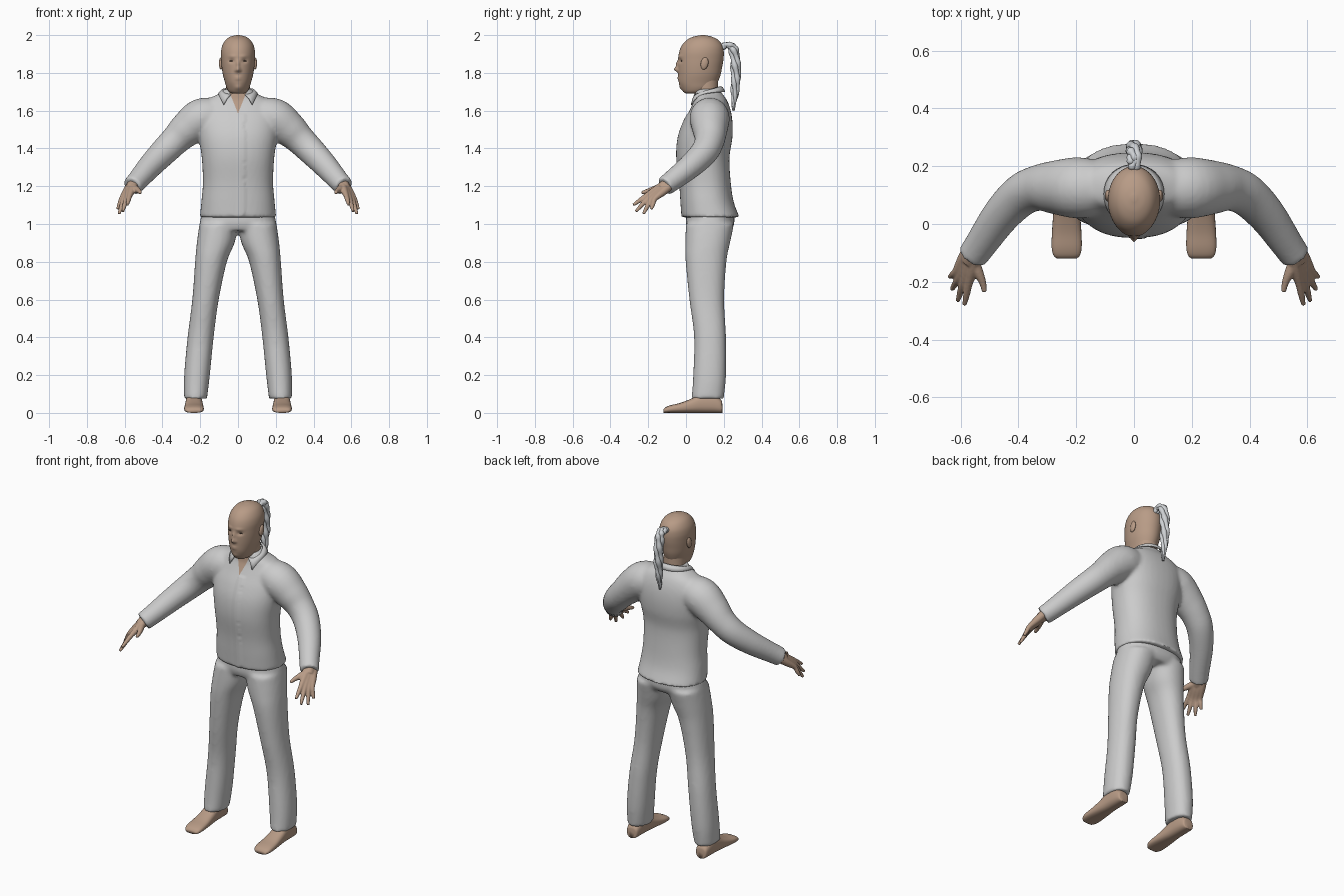
import bpy, bmesh, math
from mathutils import Vector

if "Cube" in bpy.data.objects:
    bpy.data.objects.remove(bpy.data.objects["Cube"])


def material(name, r, g, b):
    m = bpy.data.materials.new(name)
    m.use_nodes = True
    m.diffuse_color = (r, g, b, 1)
    m.node_tree.nodes["Principled BSDF"].inputs["Base Color"].default_value = (r, g, b, 1)
    return m


CLOTH = material("grey cloth", .6, .6, .6)
HAIR = material("pale grey hair", .62, .64, .66)
SKIN = material("tan skin", .48, .33, .24)
DARK = material("dark brown", .07, .045, .035)


def smooth(rows, k):
    """Resample rows of numbers along a smooth curve."""
    p = [Vector(r) for r in rows]
    p = [p[0] * 2 - p[1]] + p + [p[-1] * 2 - p[-2]]
    out = []
    for i in range(1, len(p) - 2):
        a, b, c, d = p[i - 1:i + 3]
        for j in range(k):
            t = j / k
            out.append(b + (c - a) * (t / 2) + (a * 2 - b * 5 + c * 4 - d) * (t * t / 2)
                       + (b * 3 - c * 3 + d - a) * (t ** 3 / 2))
    return out + [p[-2]]


def ring(centre, u, v, n, e=2):
    pts = []
    for i in range(n):
        a = math.tau * i / n
        c, s = math.cos(a), math.sin(a)
        pts.append(centre + u * math.copysign(abs(c) ** (2 / e), c)
                   + v * math.copysign(abs(s) ** (2 / e), s))
    return pts


def loft(bm, rings):
    vs = [[bm.verts.new(p) for p in r] for r in rings]
    n = len(vs[0])
    for a, b in zip(vs, vs[1:]):
        for i in range(n):
            bm.faces.new((a[i], a[(i + 1) % n], b[(i + 1) % n], b[i]))
    bm.faces.new(vs[0])
    bm.faces.new(vs[-1])


def stack(bm, rows, e=2.3, side=1, n=40, k=5):
    """Rows are height, centre x, half width, front y, back y."""
    loft(bm, [ring(Vector((x * side, (f + b) / 2, z)), Vector((w, 0, 0)),
                   Vector((0, (b - f) / 2, 0)), n, e) for z, x, w, f, b in smooth(rows, k)])


def tube(bm, rows, side=1, n=24, k=5, ref=(0, 1, 0)):
    """Rows are x, y, z, radius."""
    rows = smooth(rows, k)
    pts = [Vector((r[0] * side, r[1], r[2])) for r in rows]
    rings = []
    for i, p in enumerate(pts):
        t = (pts[min(i + 1, len(pts) - 1)] - pts[max(i - 1, 0)]).normalized()
        u = t.cross(Vector(ref)).normalized()
        r = max(rows[i][3], .002)
        rings.append(ring(p, u * r, t.cross(u) * r, n))
    loft(bm, rings)


def finish(bm, name, mats, voxel=0, relax=6):
    bmesh.ops.recalc_face_normals(bm, faces=bm.faces)
    me = bpy.data.meshes.new(name)
    bm.to_mesh(me)
    bm.free()
    ob = bpy.data.objects.new(name, me)
    bpy.context.collection.objects.link(ob)
    if voxel:
        mod = ob.modifiers.new("blend", 'REMESH')
        mod.mode, mod.voxel_size = 'VOXEL', voxel
        mod = ob.modifiers.new("relax", 'SMOOTH')
        mod.factor, mod.iterations = .5, relax
        bpy.context.view_layer.update()
        me = bpy.data.meshes.new_from_object(
            ob.evaluated_get(bpy.context.evaluated_depsgraph_get()))
        ob.modifiers.clear()
        ob.data = me
    me.materials.clear()
    for m in mats:
        me.materials.append(m)
    for p in me.polygons:
        p.use_smooth = True
    return ob


# Shirt: torso and sleeves blended into one surface
bm = bmesh.new()
stack(bm, [(1.035, 0, .202, -.02, .283), (1.12, 0, .194, -.026, .252), (1.22, 0, .186, -.033, .237),
           (1.35, 0, .192, -.048, .23), (1.45, 0, .207, -.042, .245), (1.53, 0, .215, -.017, .247),
           (1.6, 0, .21, .018, .237), (1.655, 0, .17, .042, .217), (1.69, 0, .1, .045, .192),
           (1.715, 0, .072, .05, .178)])
for s in (1, -1):
    tube(bm, [(.09, .125, 1.575, .09), (.19, .125, 1.56, .106), (.27, .127, 1.502, .094),
              (.33, .125, 1.445, .08), (.39, .1, 1.385, .074), (.46, .03, 1.312, .066),
              (.53, -.07, 1.232, .056), (.56, -.112, 1.2, .053)], s)
shirt = finish(bm, "shirt", [CLOTH, SKIN], .01)

# Open neck: cut a clean V in the chest, and raise the button placket
bm = bmesh.new()
bm.from_mesh(shirt.data)
V_LOW, V_SLOPE = 1.585, .4
for s in (1, -1):
    faces = [f for f in bm.faces if f.calc_center_median().y < .09
             and f.calc_center_median().z > V_LOW - .015]
    geom = faces + list({e for f in faces for e in f.edges}) + list({v for f in faces for v in f.verts})
    bmesh.ops.bisect_plane(bm, geom=geom, plane_co=(0, 0, V_LOW), plane_no=(s, 0, -V_SLOPE))
for f in bm.faces:
    c = f.calc_center_median()
    if c.y < .09 and c.z > V_LOW and abs(c.x) < V_SLOPE * (c.z - V_LOW):
        f.material_index = 1
for v in bm.verts:
    if v.co.y < .03 and 0 < v.co.x < .035 and v.co.z < V_LOW:
        v.co.y -= .004
bm.to_mesh(shirt.data)
bm.free()

# Collar: a folded band open at the front, with dropped points
bm = bmesh.new()
pairs = []
for i in range(41):
    t = i / 20 - 1
    a, f = math.radians(150 * t), t ** 6
    c, s = math.cos(a), math.sin(a)
    top = Vector((.072 * s, .11 + .072 * c, 1.705 + .022 * c))
    low = Vector(((.1 + .05 * f) * s, .115 + (.09 + .01 * f) * c, 1.695 + .005 * c - .06 * f))
    pairs.append([bm.verts.new(p) for p in (top, (top + low) / 2 + Vector((0, 0, .008)), low)])
for a, b in zip(pairs, pairs[1:]):
    for j in range(2):
        bm.faces.new((a[j], a[j + 1], b[j + 1], b[j]))
collar = finish(bm, "collar", [CLOTH])
mod = collar.modifiers.new("thickness", 'SOLIDIFY')
mod.thickness, mod.offset = .006, 0

# Trousers: pelvis and legs blended
bm = bmesh.new()
stack(bm, [(.965, 0, .19, .012, .235), (1.0, 0, .202, 0, .255), (1.06, 0, .19, .003, .252),
           (1.12, 0, .17, .01, .22)])
for s in (1, -1):
    stack(bm, [(.075, .225, .061, .03, .2), (.2, .217, .068, .038, .212), (.4, .198, .069, .043, .212),
               (.6, .172, .07, .018, .202), (.8, .143, .084, -.002, .214), (.9, .118, .1, -.004, .233),
               (1.0, .1, .104, 0, .255)], 2.2, s)
finish(bm, "trousers", [CLOTH], .011)

# Feet: sections running from heel to toe
for s, label in ((1, "left"), (-1, "right")):
    bm = bmesh.new()
    rows = [(.193, .02, .045), (.185, .035, .07), (.14, .042, .1), (.08, .044, .1), (.03, .047, .076),
            (-.03, .051, .053), (-.08, .052, .041), (-.108, .046, .03), (-.12, .034, .018)]
    loft(bm, [ring(Vector((.233 * s, y, h / 2)), Vector((w, 0, 0)), Vector((0, 0, h / 2)), 28, 2.6)
              for y, w, h in smooth(rows, 4)])
    finish(bm, label + "_foot", [SKIN])

# Hands: each finger runs from the wrist through its knuckle to the tip
FINGERS = [((.572, -.207, 1.152), (.587, -.28, 1.1)), ((.59, -.2, 1.137), (.61, -.266, 1.066)),
           ((.605, -.185, 1.13), (.63, -.226, 1.053)), ((.616, -.165, 1.133), (.638, -.184, 1.078))]
for s, label in ((1, "left"), (-1, "right")):
    bm = bmesh.new()
    wrist = Vector((.555, -.1, 1.207))
    for i, (knuckle, tip) in enumerate(FINGERS):
        k, t = Vector(knuckle), Vector(tip)
        w = wrist + (k - Vector(FINGERS[1][0])) * .5
        rows = [(w, .024), ((w + k) / 2, .021), (k, .014), ((k + t) / 2, .012), (t, .008)]
        tube(bm, [(*p, r) for p, r in rows], s, 16)
    tube(bm, [(.56, -.115, 1.2, .02), (.54, -.165, 1.185, .018), (.525, -.2, 1.175, .013),
              (.517, -.235, 1.165, .009)], s, 16)
    tube(bm, [(.53, -.07, 1.232, .036), (.555, -.105, 1.205, .034), (.57, -.135, 1.185, .027)], s, 16)
    finish(bm, label + "_hand", [SKIN], .0045, 4)

# Neck
bm = bmesh.new()
stack(bm, [(1.58, 0, .068, .055, .18), (1.68, 0, .063, .046, .172), (1.74, 0, .062, .04, .17),
           (1.8, 0, .06, .04, .17)], 2)
finish(bm, "neck", [SKIN])

# Head: skull with a sculpted face, hair coloured above the hairline
bm = bmesh.new()
stack(bm, [(1.69, 0, .03, .0, .08), (1.7, 0, .048, -.014, .12), (1.72, 0, .06, -.026, .15),
           (1.75, 0, .069, -.038, .168), (1.79, 0, .08, -.041, .183), (1.83, 0, .086, -.042, .191),
           (1.87, 0, .089, -.041, .198), (1.91, 0, .09, -.036, .2), (1.945, 0, .083, -.022, .193),
           (1.975, 0, .065, .005, .17), (1.992, 0, .04, .04, .135), (2.0, 0, .008, .08, .1)],
      2, 1, 96, 8)
# Features are x, width, z, height, push forward
FEATURES = [(0, .011, 1.818, .013, .02), (0, .008, 1.845, .02, .011), (0, .018, 1.772, .009, .006),
            (0, .02, 1.772, .003, -.004), (0, .02, 1.722, .014, .006)]
for s in (1, -1):
    FEATURES += [(.034 * s, .014, 1.863, .01, -.009), (.03 * s, .02, 1.888, .008, .004),
                 (.013 * s, .006, 1.812, .007, .005)]
for v in bm.verts:
    if v.co.y < .05:
        x, _, z = v.co
        v.co.y -= sum(d * math.exp(-((x - a) / w) ** 2 - ((z - b) / h) ** 2) for a, w, b, h, d in FEATURES)
HAIRLINE = [(-.1, 1.945), (-.02, 1.94), (0, 1.93), (.05, 1.9), (.07, 1.875), (.1, 1.88),
            (.13, 1.84), (.15, 1.775), (.3, 1.75)]
for f in bm.faces:
    c = f.calc_center_median()
    for (y0, z0), (y1, z1) in zip(HAIRLINE, HAIRLINE[1:]):
        if y0 <= c.y < y1 and c.z > z0 + (z1 - z0) * (c.y - y0) / (y1 - y0):
            f.material_index = 1
head = finish(bm, "head", [SKIN, HAIR])


def ellipsoid(name, place, scale, mat, tilt=0):
    bpy.ops.mesh.primitive_uv_sphere_add(segments=20, ring_count=12, location=place, rotation=(tilt, 0, 0))
    ob = bpy.context.object
    ob.name, ob.scale = name, scale
    ob.data.materials.append(mat)
    bpy.ops.object.shade_smooth()


# Ears and eyes
for s, label in ((1, "left"), (-1, "right")):
    ellipsoid(label + "_ear", (.09 * s, .098, 1.85), (.011, .02, .033), SKIN, -.2)
    spot = min((v.co for v in head.data.vertices if v.co.y < .06),
               key=lambda c: (c.x - .034 * s) ** 2 + (c.z - 1.863) ** 2)
    ellipsoid(label + "_eye", (.034 * s, spot.y, 1.863), (.012, .004, .004), DARK)

# Ponytail: twisted strands tapering to a point
bm = bmesh.new()
path = smooth([(0, .185, 1.93, .012), (0, .222, 1.95, .016), (0, .252, 1.92, .017), (0, .264, 1.82, .017),
               (0, .26, 1.71, .014), (0, .25, 1.6, .004)], 7)
for i in range(4):
    rows = []
    for j, (x, y, z, r) in enumerate(path):
        a = math.tau * i / 4 + j * .22
        rows.append((x + r * .8 * math.cos(a), y + r * .8 * math.sin(a), z, r * (.85 + .12 * math.sin(j * 1.3 + i))))
    tube(bm, rows, 1, 12, 2, (1, 0, 0))
finish(bm, "ponytail", [HAIR])
